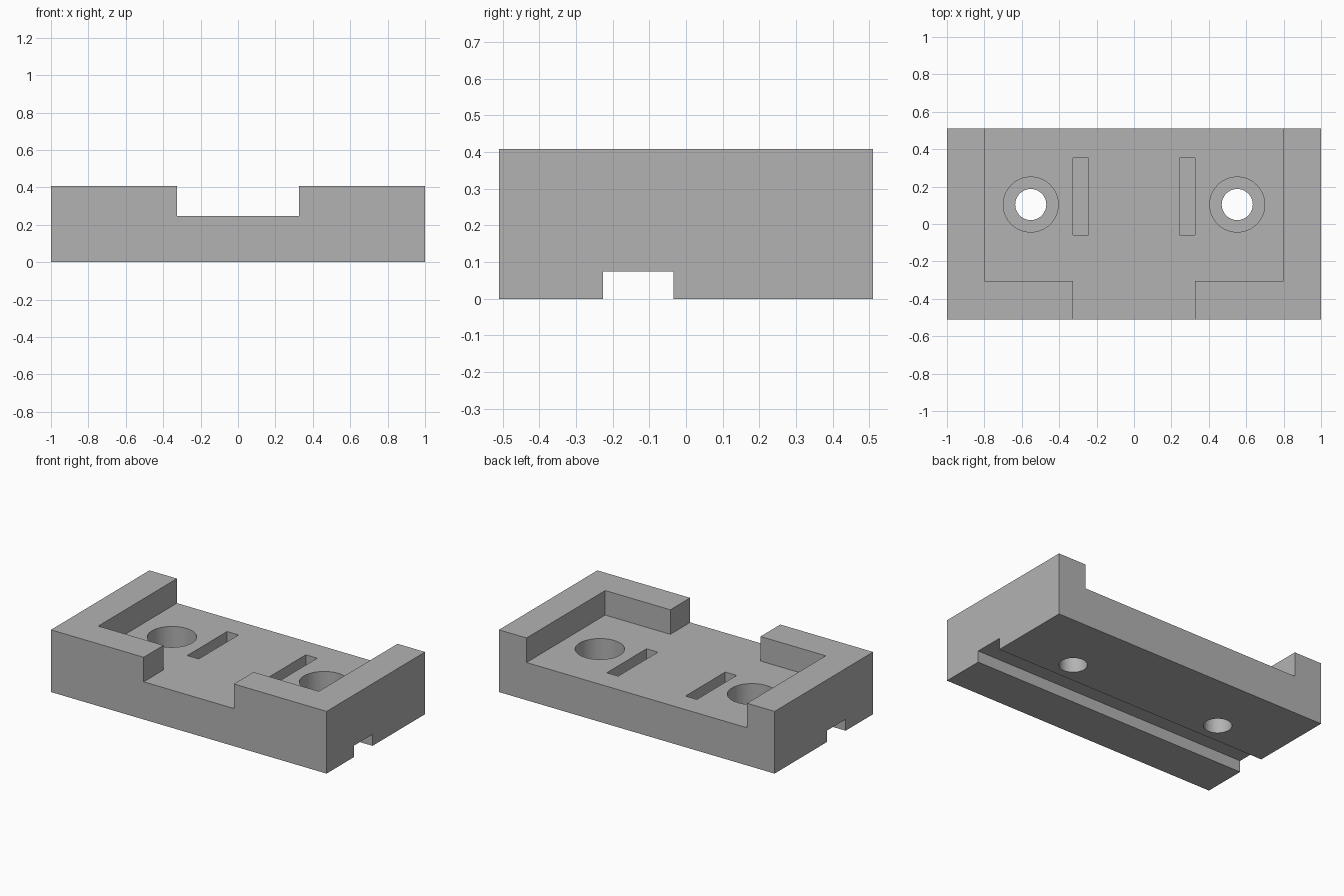
import bpy, bmesh, math

if "Cube" in bpy.data.objects:
    bpy.data.objects.remove(bpy.data.objects["Cube"], do_unlink=True)

HEIGHT, FLOOR = 0.408, 0.247
HALF_DEPTH = 0.51

grey = bpy.data.materials.new("plain grey")
grey.use_nodes = True
colour = (0.45, 0.45, 0.45, 1)
grey.diffuse_color = colour
grey.node_tree.nodes["Principled BSDF"].inputs["Base Color"].default_value = colour


def prism(name, outline, z0, z1):
    """Solid with a flat outline, counter-clockwise, from z0 up to z1."""
    bm = bmesh.new()
    base = bm.faces.new([bm.verts.new((x, y, z0)) for x, y in outline])
    top = bmesh.ops.extrude_face_region(bm, geom=[base])["geom"]
    verts = [v for v in top if isinstance(v, bmesh.types.BMVert)]
    bmesh.ops.translate(bm, verts=verts, vec=(0, 0, z1 - z0))
    bmesh.ops.recalc_face_normals(bm, faces=bm.faces)
    mesh = bpy.data.meshes.new(name)
    bm.to_mesh(mesh)
    bm.free()
    mesh.materials.append(grey)
    obj = bpy.data.objects.new(name, mesh)
    bpy.context.collection.objects.link(obj)
    return obj


def rect(x0, x1, y0, y1):
    return [(x0, y0), (x1, y0), (x1, y1), (x0, y1)]


def circle(cx, cy, r, n=64):
    angles = [2 * math.pi * i / n for i in range(n)]
    return [(cx + r * math.cos(a), cy + r * math.sin(a)) for a in angles]


block = prism("mounting_block", rect(-1, 1, -HALF_DEPTH, HALF_DEPTH), 0, HEIGHT)


def cut(name, outline, z0, z1):
    cutter = prism(name, outline, z0, z1)
    cutter.hide_render = True
    mod = block.modifiers.new(name, "BOOLEAN")
    mod.operation = "DIFFERENCE"
    mod.solver = "EXACT"
    mod.object = cutter
    bpy.context.view_layer.objects.active = block
    bpy.ops.object.modifier_apply(modifier=mod.name)
    bpy.data.objects.remove(cutter, do_unlink=True)


# T-shaped recess, open at the back and through the front gap
half = [(0.327, -0.7), (0.327, -0.305), (0.8, -0.305), (0.8, 0.7)]
cut("recess", half + [(-x, y) for x, y in reversed(half)], FLOOR, 0.6)

# Channel across the underside
cut("channel", rect(-1.2, 1.2, -0.226, -0.034), -0.1, 0.075)

# Counterbored screw holes and blind slots on each side
for side in (-1, 1):
    cut("counterbore", circle(side * 0.552, 0.104, 0.147), FLOOR - 0.15, 0.35)
    cut("screw_hole", circle(side * 0.552, 0.104, 0.083), -0.1, 0.2)
    x0, x1 = sorted((side * 0.244, side * 0.327))
    cut("slot", rect(x0, x1, -0.058, 0.354), FLOOR - 0.12, 0.35)

# Smooth hole walls, sharp corners
bpy.ops.object.select_all(action="DESELECT")
block.select_set(True)
bpy.context.view_layer.objects.active = block
bpy.ops.object.shade_smooth_by_angle(angle=math.radians(30))
